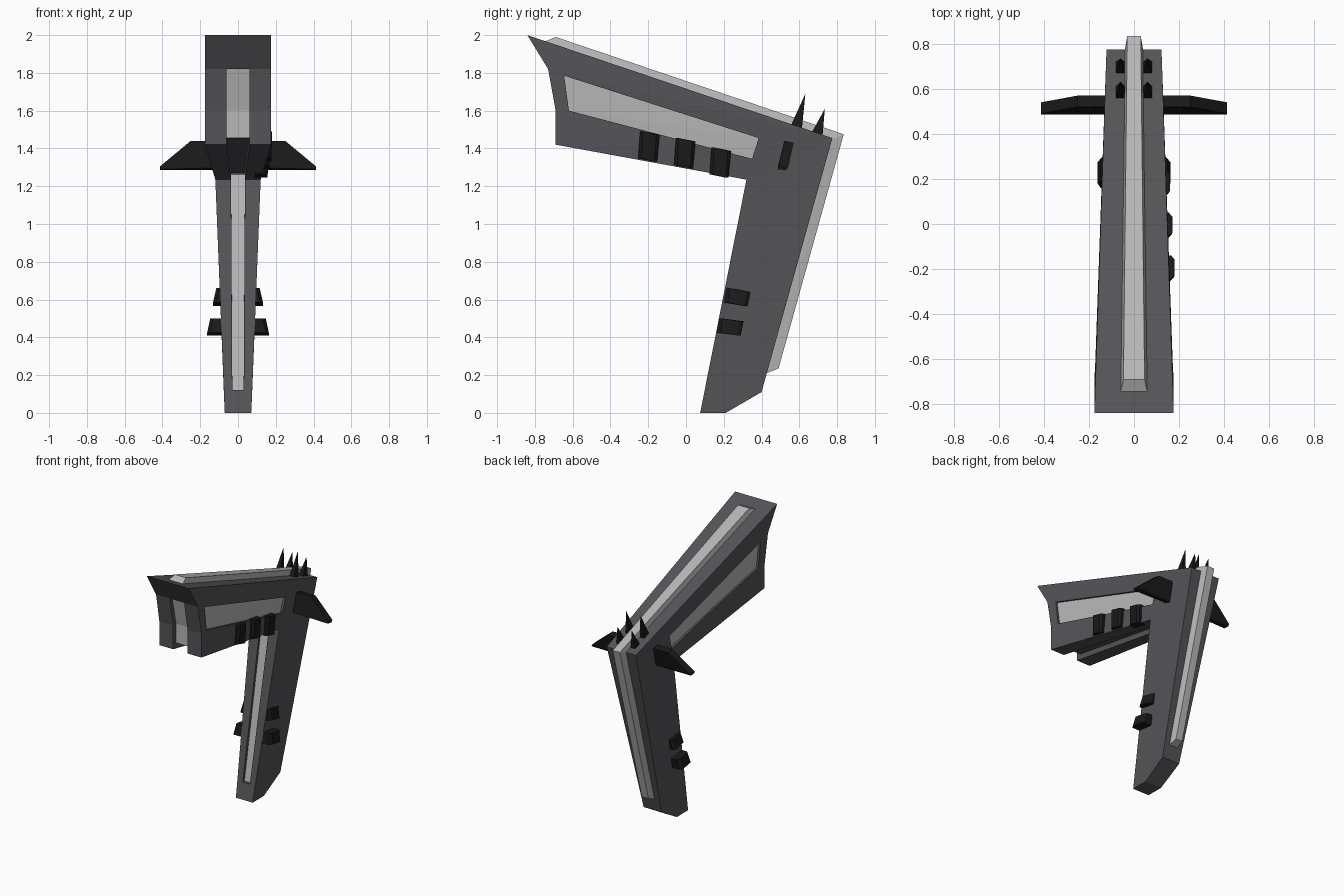
import bpy, bmesh

if "Cube" in bpy.data.objects:
    bpy.data.objects.remove(bpy.data.objects["Cube"])


def material(name, r, g, b):
    m = bpy.data.materials.new(name)
    m.diffuse_color = (r, g, b, 1)
    m.use_nodes = True
    m.node_tree.nodes["Principled BSDF"].inputs["Base Color"].default_value = m.diffuse_color
    return m


BODY = material("dark_grey", 0.09, 0.09, 0.10)
LIGHT = material("light_grey", 0.48, 0.48, 0.48)
BLACK = material("black", 0.01, 0.01, 0.01)


def finish(name, bm, mat):
    bmesh.ops.recalc_face_normals(bm, faces=bm.faces[:])
    me = bpy.data.meshes.new(name)
    bm.to_mesh(me)
    bm.free()
    ob = bpy.data.objects.new(name, me)
    bpy.context.collection.objects.link(ob)
    if mat:
        me.materials.append(mat)
    return ob


def prism(name, pts, mat=None):
    """Side profile of (y, z, x0, x1) points spanning x0..x1."""
    bm = bmesh.new()
    a = [bm.verts.new((p[2], p[0], p[1])) for p in pts]
    b = [bm.verts.new((p[3], p[0], p[1])) for p in pts]
    bm.faces.new(a)
    bm.faces.new(b)
    n = len(pts)
    for i in range(n):
        j = (i + 1) % n
        bm.faces.new((a[i], a[j], b[j], b[i]))
    bmesh.ops.recalc_face_normals(bm, faces=bm.faces[:])
    bmesh.ops.triangulate(bm, faces=bm.faces[:])
    return finish(name, bm, mat)


def sym(pts):
    return [(y, z, -w, w) for y, z, w in pts]


def hull(name, pts, mat=BLACK):
    bm = bmesh.new()
    for p in pts:
        bm.verts.new(p)
    bmesh.ops.convex_hull(bm, input=bm.verts[:])
    bmesh.ops.dissolve_limit(bm, angle_limit=0.01, verts=bm.verts[:], edges=bm.edges[:])
    return finish(name, bm, mat)


def block(name, quad, s, inner, outer_top, outer_low):
    """Block with a slightly smaller outer face; quad runs top, top, low, low."""
    cy = sum(q[0] for q in quad) / 4
    pts = []
    for i, (y, z) in enumerate(quad):
        pts.append((s * inner, y, z))
        o = outer_top if i < 2 else outer_low
        pts.append((s * (o - 0.015), y, z))
        pts.append((s * o, cy + (y - cy) * 0.7, z))
    return hull(name, pts)


# Body: arm and leg in one bent profile
body = prism("body", sym([
    (-0.84, 2.0, .176), (-0.73, 1.82, .176), (-0.69, 1.6, .176), (-0.69, 1.42, .176),
    (0.32, 1.235, .12), (0.075, 0, .07), (0.21, 0, .07), (0.40, 0.11, .075),
    (0.775, 1.455, .122)]), BODY)

# Cutters: one groove down front, underside and leg, plus a side recess each side
cutters = [prism("groove_cutter", sym([
    (-0.80, 1.82, .06), (-0.70, 1.82, .06), (-0.65, 1.6, .06), (-0.65, 1.455, .06),
    (0.35, 1.27, .037), (0.125, 0.12, .03), (0.05, 0.12, .03), (0.22, 1.12, .037),
    (-0.80, 1.3, .06)]))]
panel = [(-0.645, 1.785, .174), (-0.62, 1.60, .172), (0.35, 1.345, .124), (0.385, 1.455, .13)]
for s in (-1, 1):
    cutters.append(prism("recess_cutter", [(y, z, s * (x - .02), s * .3) for y, z, x in panel]))

bpy.context.view_layer.objects.active = body
for c in cutters:
    mod = body.modifiers.new("cut", 'BOOLEAN')
    mod.operation = 'DIFFERENCE'
    mod.solver = 'EXACT'
    mod.object = c
    bpy.ops.object.modifier_apply(modifier=mod.name)
for c in cutters:
    bpy.data.objects.remove(c)

# Light inlays on the recess floors
for s in (-1, 1):
    prism("side_panel", [(y, z, s * (x - .035), s * (x - .016)) for y, z, x in panel], LIGHT)
prism("front_inlay", sym([
    (-0.705, 1.82, .06), (-0.655, 1.6, .06), (-0.655, 1.455, .06),
    (-0.64, 1.455, .06), (-0.64, 1.6, .06), (-0.69, 1.82, .06)]), LIGHT)
prism("leg_inlay", sym([
    (0.342, 1.26, .037), (0.12, 0.12, .03), (0.135, 0.12, .03), (0.36, 1.26, .037)]), LIGHT)

# Raised rail along the top and down the back
prism("top_rail", sym([
    (-0.75, 1.965, .06), (-0.69, 1.99, .047), (0.835, 1.475, .03), (0.49, 0.235, .028),
    (0.425, 0.21, .036), (0.765, 1.445, .042)]), LIGHT)

for s in (-1, 1):
    # Spikes on the corner
    for y, z, ty, tz in ((.555, 1.52, .632, 1.69), (.665, 1.483, .735, 1.61)):
        hull("spike", [(s * x, y + d, z - d * .35 - k) for x in (.04, .081)
                       for d in (0, .055) for k in (0, .03)] + [(s * .06, ty, tz)])
    # Side wings
    hull("wing", [(s * x, y, z) for x, y, z in (
        (.10, .52, 1.44), (.10, .57, 1.43), (.10, .53, 1.285), (.10, .485, 1.298),
        (.25, .52, 1.44), (.25, .57, 1.43),
        (.413, .49, 1.305), (.413, .54, 1.30), (.413, .53, 1.285), (.413, .487, 1.29))])
    # Leg grips
    block("upper_grip", [(.215, .66), (.34, .64), (.325, .565), (.20, .585)], s, .05, .115, .132)
    block("lower_grip", [(.175, .50), (.305, .485), (.29, .41), (.16, .425)], s, .05, .147, .163)

# Clips under the arm, right side only
for y, z, x in ((-.253, 1.49, .18), (-.063, 1.455, .17), (.125, 1.405, .16)):
    block("arm_clip", [(y + .01, z), (y + .113, z - .018), (y + .1, z - .16), (y, z - .142)],
          1, .09, x, x - .003)
